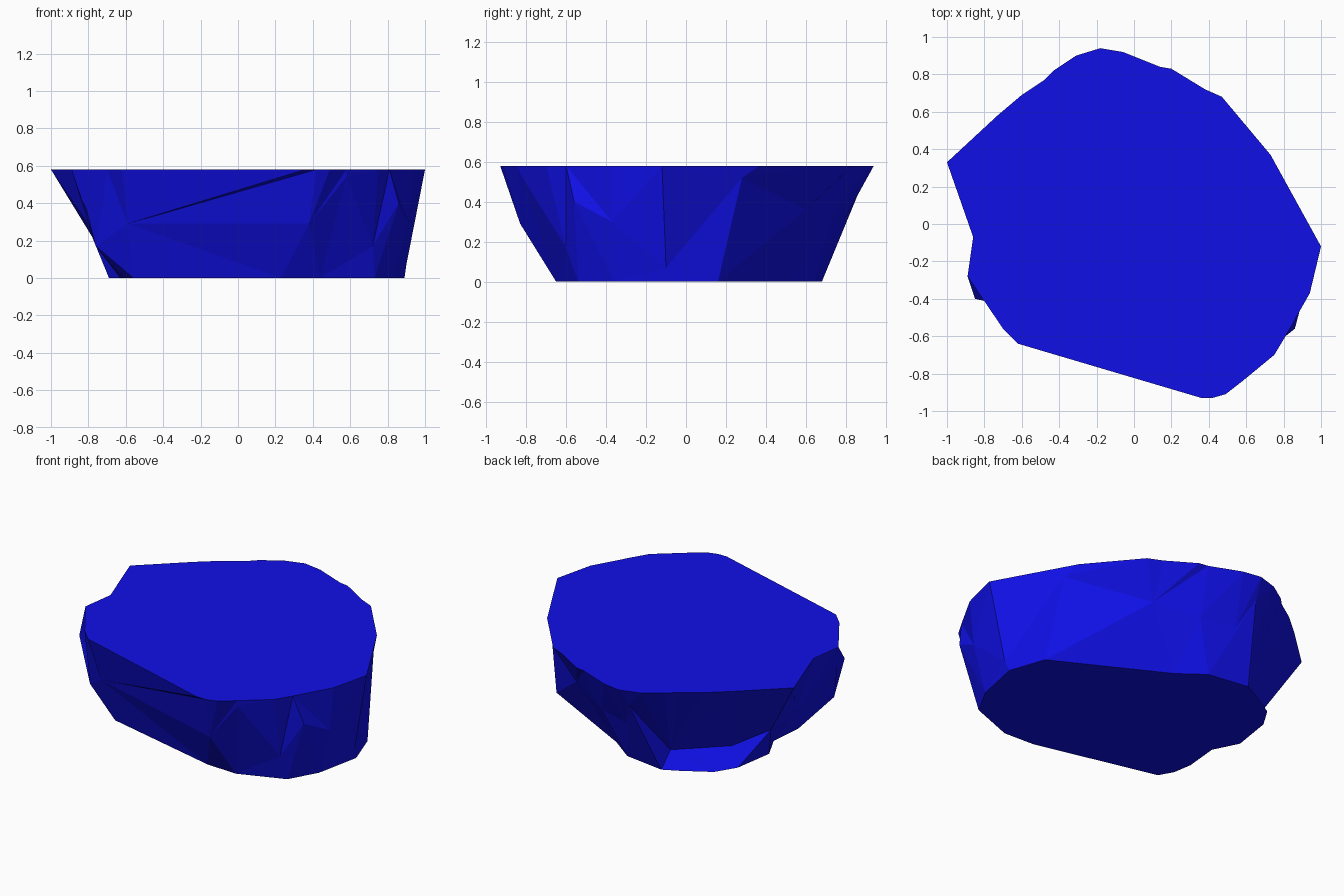
import bpy
import bmesh
from math import atan2, tau

default_cube = bpy.data.objects.get("Cube")
if default_cube:
    bpy.data.objects.remove(default_cube, do_unlink=True)

HEIGHT = 0.58

# Flat top outline of the boulder (x, y)
TOP = [(1, -.12), (.73, .37), (.47, .68), (.38, .72), (.2, .83), (.14, .84),
       (-.06, .92), (-.18, .94), (-.31, .9), (-.43, .82), (-.48, .77),
       (-.6, .69), (-.73, .58), (-1, .33), (-.86, -.07), (-.89, -.28),
       (-.7, -.56), (-.62, -.64), (.36, -.93), (.42, -.93), (.49, -.91),
       (.58, -.84), (.75, -.7), (.81, -.6), (.94, -.37)]

# Chipped corners around the side wall (x, y, z)
CHIPS = [(.9, -.1, .07), (.77, .28, .52), (.36, .6, .36), (.1, .72, .3),
         (-.12, .78, .29), (-.2, .87, .46), (-.31, .6, .1), (-.57, .35, .1),
         (-.78, .25, .22), (-.74, -.05, .2), (-.85, -.4, .45),
         (-.76, -.42, .17), (-.59, -.55, .29), (.38, -.83, .29),
         (.58, -.83, .54), (.72, -.6, .17), (.86, -.56, .4), (.91, -.37, .3)]

# Smaller flat underside outline (x, y)
BASE = [(.89, -.07), (.81, .16), (.13, .52), (-.03, .64), (-.3, .68),
        (-.4, .63), (-.57, .53), (-.65, .4), (-.69, .14), (-.61, -.02),
        (-.63, -.24), (-.61, -.36), (-.56, -.45), (.23, -.64), (.44, -.65),
        (.73, -.54), (.83, -.36)]


def angle_of(point):
    """Direction of a point around the vertical axis."""
    return atan2(point[1], point[0])


def add_ring(bm, points):
    """Add a closed ring of vertices, ordered counter-clockwise."""
    return [bm.verts.new(p) for p in sorted(points, key=angle_of)]


def unwrapped_angle(ring, index):
    """Angle of a ring vertex that keeps growing past a full turn."""
    turns, slot = divmod(index, len(ring))
    return angle_of(ring[slot].co) + turns * tau


def bridge(bm, lower, upper):
    """Join two rings with triangles, always advancing the ring that lags."""
    i = j = 0
    while i < len(lower) or j < len(upper):
        a = lower[i % len(lower)]
        b = upper[j % len(upper)]
        next_low = unwrapped_angle(lower, i + 1)
        next_up = unwrapped_angle(upper, j + 1)
        advance_low = i < len(lower) and (j == len(upper) or next_low <= next_up)
        if advance_low:
            i += 1
            bm.faces.new((a, lower[i % len(lower)], b))
        else:
            j += 1
            bm.faces.new((a, upper[j % len(upper)], b))


def make_material(name, color):
    material = bpy.data.materials.new(name)
    material.use_nodes = True
    material.diffuse_color = color
    shader = next(n for n in material.node_tree.nodes if n.type == 'BSDF_PRINCIPLED')
    shader.inputs["Base Color"].default_value = color
    return material


# Faceted boulder: underside, chipped wall in two bands, flat top
bm = bmesh.new()
base = add_ring(bm, [(x, y, 0) for x, y in BASE])
chips = add_ring(bm, CHIPS)
top = add_ring(bm, [(x, y, HEIGHT) for x, y in TOP])
bridge(bm, base, chips)
bridge(bm, chips, top)
bm.faces.new(top)
bm.faces.new(list(reversed(base)))
bmesh.ops.recalc_face_normals(bm, faces=bm.faces[:])

mesh = bpy.data.meshes.new("flat_topped_boulder")
bm.to_mesh(mesh)
bm.free()
mesh.materials.append(make_material("deep_blue", (.005, .005, .8, 1)))
boulder = bpy.data.objects.new("flat_topped_boulder", mesh)
bpy.context.collection.objects.link(boulder)
